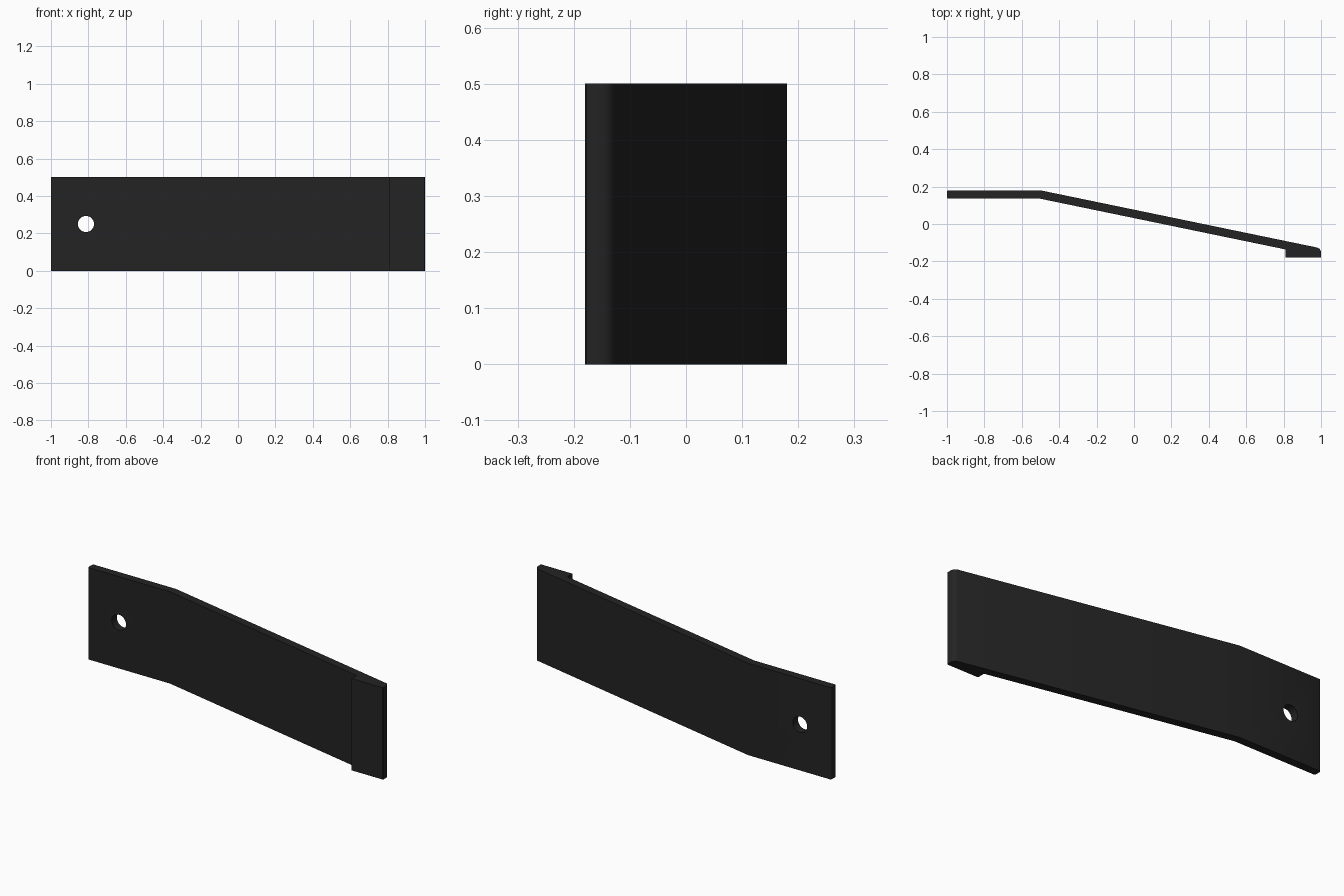
import bpy, bmesh, math

if "Cube" in bpy.data.objects:
    bpy.data.objects.remove(bpy.data.objects["Cube"])

HEIGHT = 0.5

# One flat colour
black = bpy.data.materials.new("matte_black")
black.diffuse_color = (0.017, 0.017, 0.017, 1)
black.use_nodes = True
black.node_tree.nodes["Principled BSDF"].inputs["Base Color"].default_value = black.diffuse_color


def arc(cx, cy, r, a0, a1, n=5):
    """Points on an arc, angles in degrees."""
    return [(cx + r * math.cos(math.radians(a0 + (a1 - a0) * i / n)),
             cy + r * math.sin(math.radians(a0 + (a1 - a0) * i / n))) for i in range(n + 1)]


# Bent strip outline seen from above, with the thick pad at its free end
outline = [(-0.505, 0.136), (0.81, -0.136), (0.81, -0.18), (0.997, -0.18), (1.0, -0.177)]
outline += arc(0.972, -0.153, 0.028, 0, 78)          # rounded tip
outline += [(-0.50, 0.18)]                           # bend, back side
outline += arc(-0.992, 0.172, 0.008, 90, 180, 3)     # softened flat end
outline += arc(-0.992, 0.144, 0.008, 180, 270, 3)

bm = bmesh.new()
base = bm.faces.new([bm.verts.new((x, y, 0)) for x, y in outline])
ext = bmesh.ops.extrude_face_region(bm, geom=[base])
bmesh.ops.translate(bm, vec=(0, 0, HEIGHT),
                    verts=[v for v in ext["geom"] if isinstance(v, bmesh.types.BMVert)])
bmesh.ops.recalc_face_normals(bm, faces=bm.faces[:])
mesh = bpy.data.meshes.new("bent_strip")
bm.to_mesh(mesh)
bm.free()
strip = bpy.data.objects.new("bent_strip", mesh)
bpy.context.collection.objects.link(strip)
mesh.materials.append(black)

# Round mounting hole through the flat end
bpy.ops.mesh.primitive_cylinder_add(vertices=40, radius=0.043, depth=0.3,
                                    location=(-0.813, 0.158, 0.25),
                                    rotation=(math.pi / 2, 0, 0))
cutter = bpy.context.object
cutter.name = "hole_cutter"
cutter.data.materials.append(black)
cut = strip.modifiers.new("mounting_hole", 'BOOLEAN')
cut.operation = 'DIFFERENCE'
cut.solver = 'EXACT'
cut.object = cutter

# Apply the cut and remove the cutter
bpy.ops.object.select_all(action='DESELECT')
strip.select_set(True)
bpy.context.view_layer.objects.active = strip
bpy.ops.object.modifier_apply(modifier=cut.name)
bpy.data.objects.remove(cutter)
bpy.ops.object.shade_smooth_by_angle(angle=math.radians(35))
